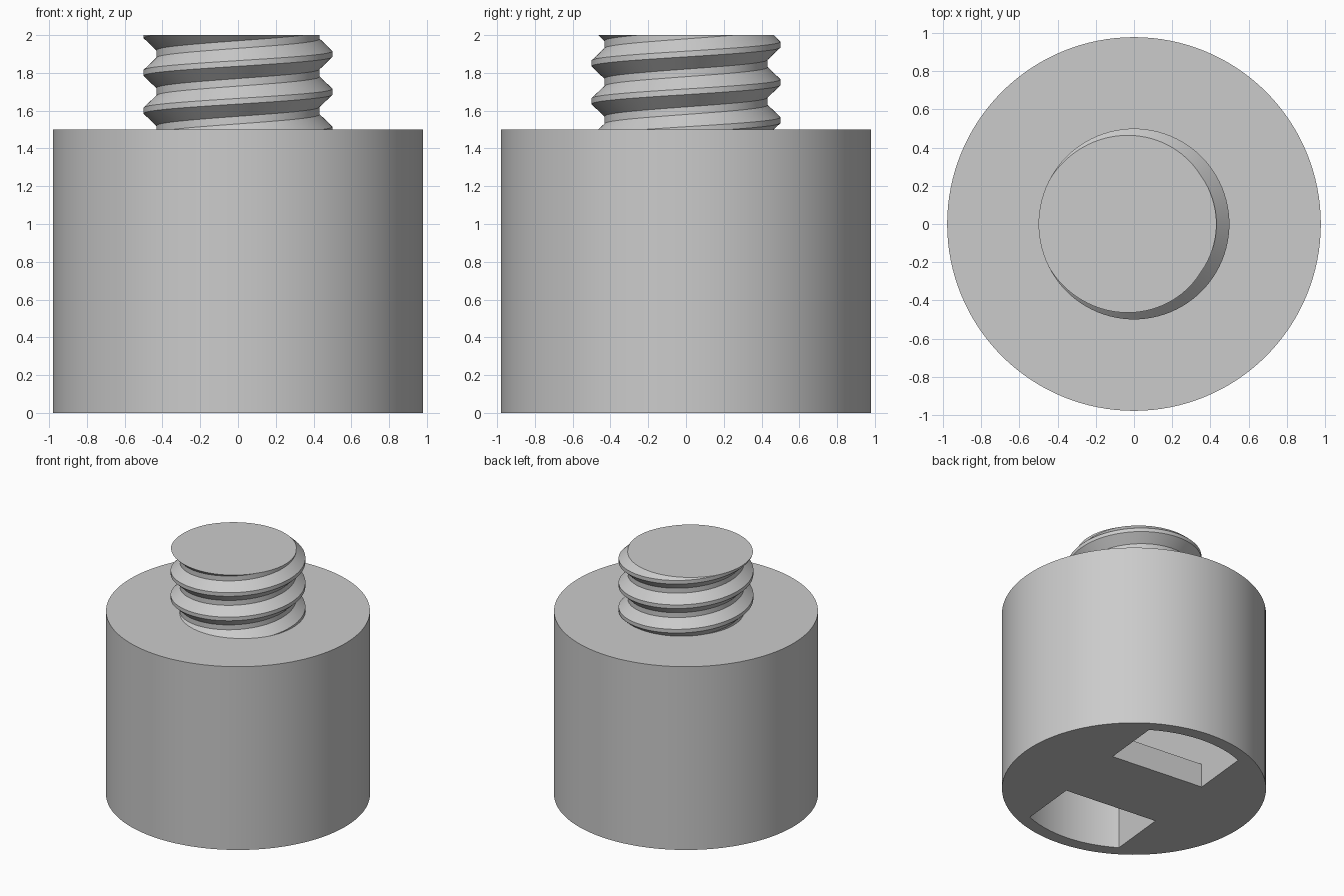
import bpy, bmesh, math
from math import sin, cos, pi

if "Cube" in bpy.data.objects:
    bpy.data.objects.remove(bpy.data.objects["Cube"], do_unlink=True)

BODY_R, BODY_H, TOP = 0.979, 1.5, 2.0
PITCH, CREST_R, ROOT_R = 0.2, 0.5, 0.432

grey = bpy.data.materials.new("plain_grey")
grey.use_nodes = True
grey.diffuse_color = (0.6, 0.6, 0.6, 1)
grey.node_tree.nodes["Principled BSDF"].inputs["Base Color"].default_value = (0.6, 0.6, 0.6, 1)


def make_object(name, bm):
    bmesh.ops.recalc_face_normals(bm, faces=bm.faces[:])
    mesh = bpy.data.meshes.new(name)
    bm.to_mesh(mesh)
    bm.free()
    mesh.materials.append(grey)
    obj = bpy.data.objects.new(name, mesh)
    bpy.context.collection.objects.link(obj)
    return obj


def prism(name, outline, z0, z1):
    bm = bmesh.new()
    base = bm.faces.new([bm.verts.new((x, y, z0)) for x, y in outline])
    top = bmesh.ops.extrude_face_region(bm, geom=[base])["geom"]
    verts = [v for v in top if isinstance(v, bmesh.types.BMVert)]
    bmesh.ops.translate(bm, verts=verts, vec=(0, 0, z1 - z0))
    return make_object(name, bm)


def arc(radius, start, end, steps):
    return [(radius * cos(start + (end - start) * i / steps),
             radius * sin(start + (end - start) * i / steps)) for i in range(steps + 1)]


def activate(obj):
    bpy.ops.object.select_all(action="DESELECT")
    obj.select_set(True)
    bpy.context.view_layer.objects.active = obj


def cut(target, cutter):
    cutter.hide_render = True
    mod = target.modifiers.new("cut", "BOOLEAN")
    mod.operation, mod.solver, mod.object = "DIFFERENCE", "EXACT", cutter
    activate(target)
    bpy.ops.object.modifier_apply(modifier=mod.name)
    bpy.data.objects.remove(cutter, do_unlink=True)


# Round body
body = prism("body", arc(BODY_R, 0, 2 * pi, 128)[:-1], 0, BODY_H)

# Strap chamber with rounded ends, leaving a bar across its mouth
half = math.asin(0.4 / 0.88)
outline = arc(0.88, -half, half, 24) + arc(0.88, pi - half, pi + half, 24)
chamber = prism("chamber_cutter", outline, -0.1, 1.0)
bar = prism("bar_cutter", [(-0.305, -0.5), (0.305, -0.5), (0.305, 0.5), (-0.305, 0.5)], -0.2, 0.195)
cut(chamber, bar)
chamber.rotation_euler.z = math.radians(84.3)
bpy.context.view_layer.update()
cut(body, chamber)

# Threaded stud: a flat-crested profile swept along a right-handed helix
profile = [(CREST_R, -0.015), (CREST_R, 0.015), (ROOT_R, 0.08), (ROOT_R, 0.12), (CREST_R, 0.185)]
steps = 96
bm = bmesh.new()
rows = []
for i in range(steps * 6 + 1):
    a = 2 * pi * i / steps
    z = 1.1 + PITCH * i / steps
    rows.append([bm.verts.new((r * cos(a), r * sin(a), z + dz)) for r, dz in profile])
for low, high in zip(rows, rows[1:]):
    for k in range(len(profile) - 1):
        bm.faces.new((low[k], high[k], high[k + 1], low[k + 1]))
bmesh.ops.remove_doubles(bm, verts=bm.verts[:], dist=0.0005)

# Trim the stud flat at both ends and cap it
for height, direction in ((TOP, 1), (BODY_H - 0.02, -1)):
    bmesh.ops.bisect_plane(bm, geom=bm.verts[:] + bm.edges[:] + bm.faces[:], dist=1e-5,
                           plane_co=(0, 0, height), plane_no=(0, 0, direction), clear_outer=True)
    rim = [e for e in bm.edges if e.is_boundary and all(abs(v.co.z - height) < 1e-4 for v in e.verts)]
    bmesh.ops.contextual_create(bm, geom=rim)
stud = make_object("threaded_stud", bm)

for obj in (body, stud):
    activate(obj)
    bpy.ops.object.shade_smooth_by_angle(angle=math.radians(30))
